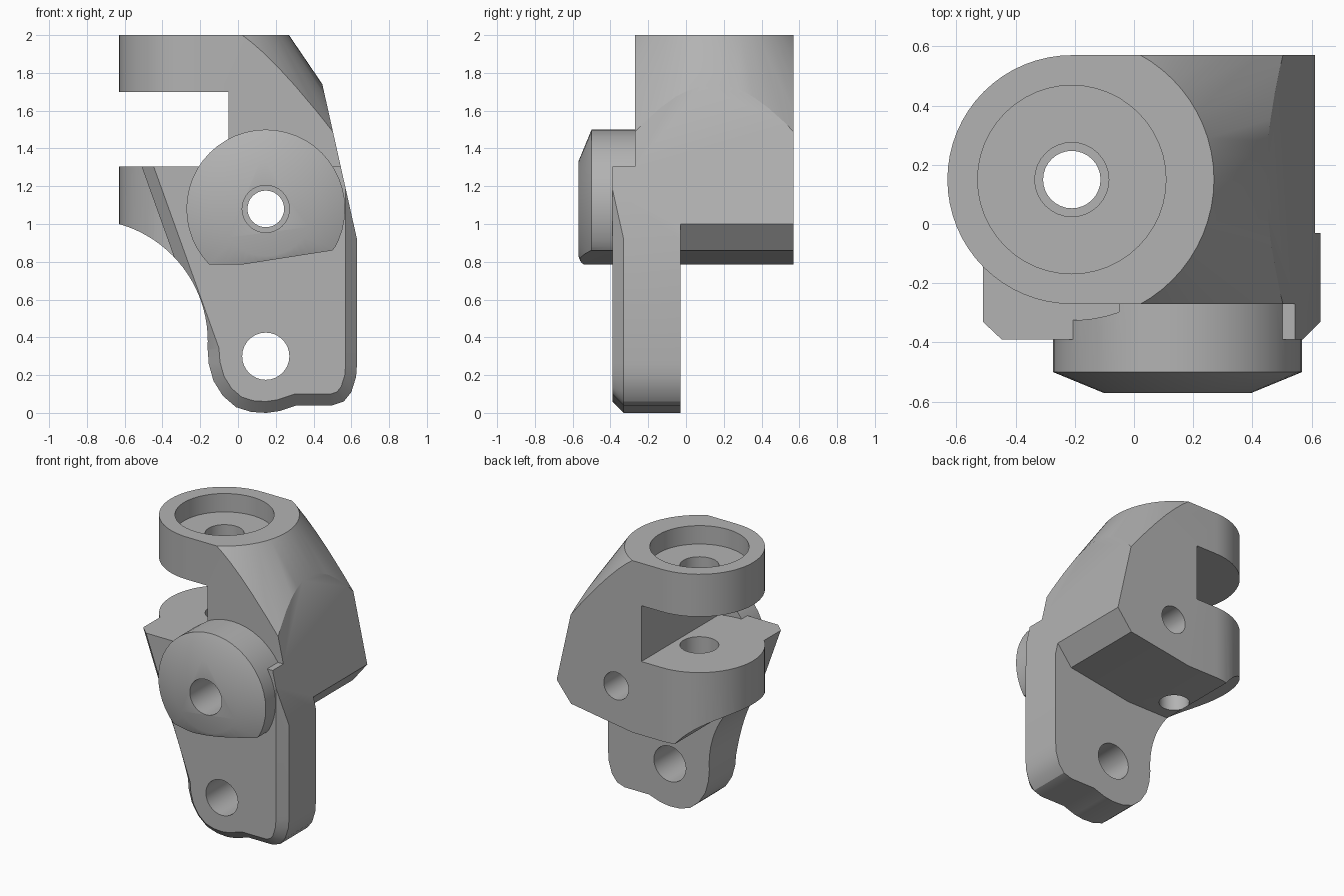
import bpy, bmesh, math
from mathutils import Vector

if "Cube" in bpy.data.objects:
    bpy.data.objects.remove(bpy.data.objects["Cube"])

grey = bpy.data.materials.new("plain_grey")
grey.use_nodes = True
grey.diffuse_color = (0.45, 0.45, 0.45, 1)
grey.node_tree.nodes["Principled BSDF"].inputs["Base Color"].default_value = grey.diffuse_color

POST = (-0.21, 0.15)    # vertical pin axis (x, y)
PIVOT = (0.147, 1.08)   # horizontal pivot axis (x, z)
TOP = 1.305             # top of the lower jaw


def loft(name, axis, layers):
    """Solid through (offset, outline) layers along y or z."""
    bm = bmesh.new()
    rings = []
    for d, pts in layers:
        rings.append([bm.verts.new((a, d, b) if axis == "y" else (a, b, d)) for a, b in pts])
    for lo, hi in zip(rings, rings[1:]):
        for i in range(len(lo)):
            j = (i + 1) % len(lo)
            bm.faces.new((lo[i], lo[j], hi[j], hi[i]))
    bm.faces.new(rings[0])
    bm.faces.new(rings[-1])
    bmesh.ops.recalc_face_normals(bm, faces=bm.faces)
    mesh = bpy.data.meshes.new(name)
    bm.to_mesh(mesh)
    bm.free()
    mesh.materials.append(grey)
    ob = bpy.data.objects.new(name, mesh)
    bpy.context.collection.objects.link(ob)
    return ob


def prism(name, axis, pts, lo, hi):
    return loft(name, axis, [(lo, pts), (hi, pts)])


def arc(c, r, start=0, end=360, n=48):
    full = end - start == 360
    steps = n if full else n + 1
    angles = [math.radians(start + (end - start) * i / n) for i in range(steps)]
    return [(c[0] + r * math.cos(t), c[1] + r * math.sin(t)) for t in angles]


def inset(pts, w):
    """Mitred inset of a counter-clockwise outline."""
    out = []
    for i, p in enumerate(pts):
        p = Vector(p)
        u = (p - Vector(pts[i - 1])).normalized()
        v = (Vector(pts[(i + 1) % len(pts)]) - p).normalized()
        n1, n2 = Vector((-u.y, u.x)), Vector((-v.y, v.x))
        out.append(tuple(p + (n1 + n2) * w / (1 + n1.dot(n2))))
    return out


def combine(ob, other, op):
    mod = ob.modifiers.new(op, "BOOLEAN")
    mod.operation, mod.solver, mod.object = op, "EXACT", other
    bpy.context.view_layer.objects.active = ob
    bpy.ops.object.modifier_apply(modifier=mod.name)
    bpy.data.objects.remove(other)


def underside():
    pts = [(-1, 0.785), (0.02, 0.785), (0.5, 0.86), (0.66, 1.06), (1, 1.06), (1, 0.3), (-1, 0.3)]
    return prism("underside_cutter", "y", pts, -1, 1)


# Main block: round on one side, with a conical shoulder on the other
plan = arc(POST, 0.42, 90, 270, 32) + [(0.8, -0.27), (0.8, 0.57)]
bracket = prism("pivot_bracket", "z", plan, 0.6, 2)
shoulder = loft("shoulder_cone", "z", [(z, arc(POST, 0.48 + 0.68 * (2 - z), n=64)) for z in (0.4, 2.2)])
combine(bracket, shoulder, "INTERSECT")
combine(bracket, underside(), "DIFFERENCE")

# Front plate with chamfered rim
rim = [(-0.62, 1.61), (-0.16, 0.33), (-0.155, 0.26), (-0.13, 0.17), (-0.08, 0.09), (-0.01, 0.03),
       (0.07, 0.005), (0.15, 0), (0.22, 0.01), (0.31, 0.04), (0.5, 0.04), (0.56, 0.06),
       (0.6, 0.11), (0.625, 0.19), (0.63, 0.26), (0.63, 1.61)]
plate = loft("plate", "y", [(-0.03, rim), (-0.33, rim), (-0.39, inset(rim, 0.06))])
combine(plate, prism("top_cutter", "z", arc((0, 0), 2, n=4), TOP, 2.5), "DIFFERENCE")

# Pivot boss with tapered face
boss = loft("boss", "y", [(-0.2, arc(PIVOT, 0.42)), (-0.5, arc(PIVOT, 0.42)), (-0.57, arc(PIVOT, 0.25))])
combine(boss, underside(), "DIFFERENCE")
combine(bracket, plate, "UNION")
combine(bracket, boss, "UNION")

# Sloped side, hollow lower corner and jaw slot
slope = [(0.366, 2.1), (0.679, 0.7), (1.2, 0.7), (1.2, 2.1)]
gap = math.degrees(math.acos(0.16 / 0.475))
cutters = [
    prism("slope_cutter", "y", slope, -0.45, 1),
    prism("hollow_cutter", "y", arc((-0.804, 0.38), 0.644, n=96), -1, 1),
    prism("slot_cutter", "z", arc(POST, 0.475, gap, 360 - gap, 40), TOP, 1.7),
    # Pin seat and stepped pin hole
    prism("seat_cutter", "z", arc(POST, 0.318), 1.87, 2.2),
    prism("pin_cutter", "z", arc(POST, 0.125, n=32), 1.05, 2.1),
    prism("pin_tip_cutter", "z", arc(POST, 0.097, n=32), 0.3, 1.2),
    # Stepped pivot hole and lower plate hole
    prism("pivot_cutter", "y", arc(PIVOT, 0.125, n=32), -1, -0.1),
    prism("pivot_tip_cutter", "y", arc(PIVOT, 0.097, n=32), -0.2, 1),
    prism("plate_hole_cutter", "y", arc((PIVOT[0], 0.3), 0.125, n=32), -1, 1),
]
for cutter in cutters:
    combine(bracket, cutter, "DIFFERENCE")

bpy.ops.object.select_all(action="DESELECT")
bracket.select_set(True)
bpy.context.view_layer.objects.active = bracket
bpy.ops.object.shade_smooth_by_angle(angle=math.radians(25))
